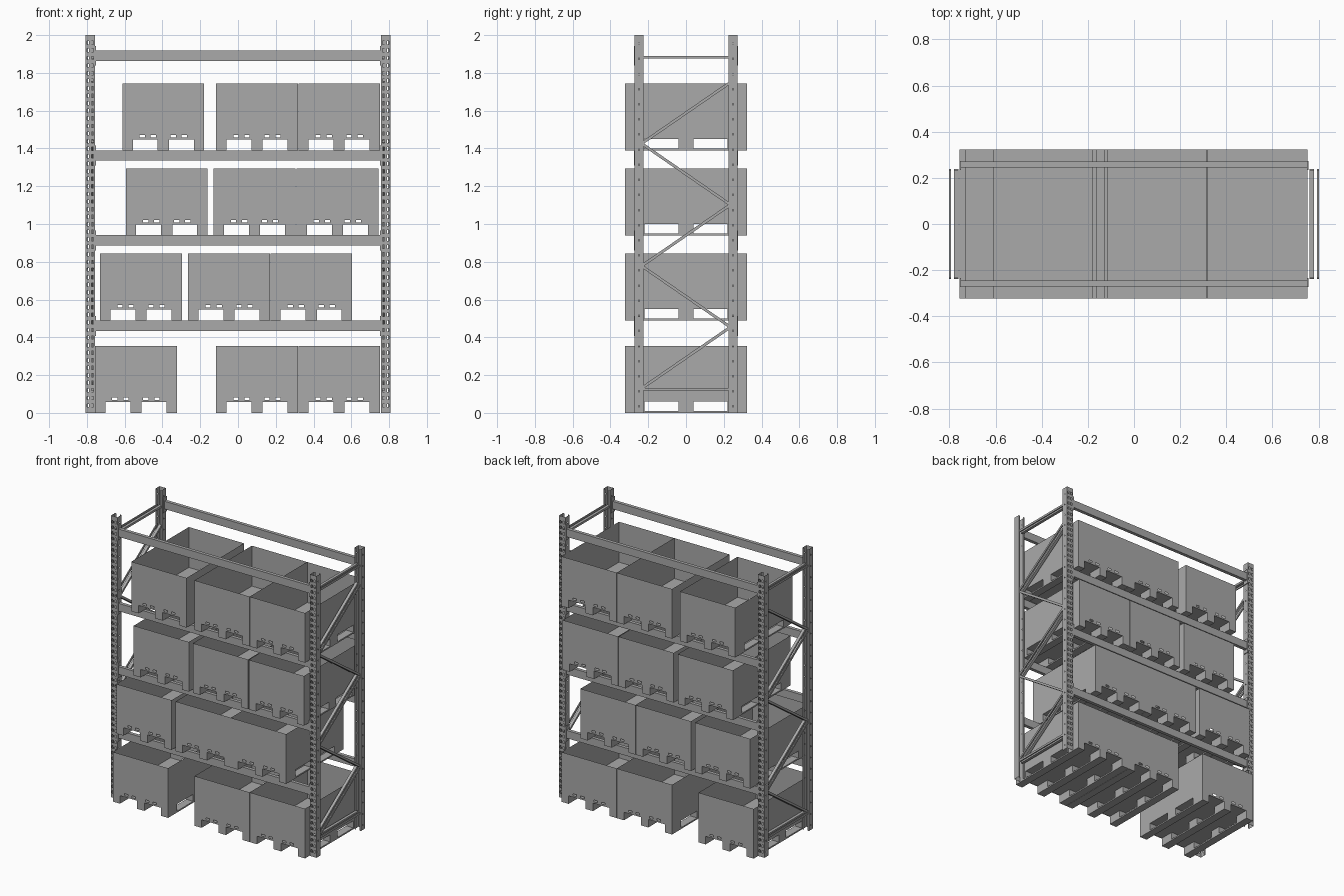
import bpy
import bmesh
import math
from mathutils import Vector, Matrix

if "Cube" in bpy.data.objects:
    bpy.data.objects.remove(bpy.data.objects["Cube"], do_unlink=True)

steel = bpy.data.materials.new("plain grey")
steel.use_nodes = True
grey = (0.4, 0.4, 0.4, 1)
steel.diffuse_color = grey
bsdf = next(n for n in steel.node_tree.nodes if n.type == "BSDF_PRINCIPLED")
bsdf.inputs["Base Color"].default_value = grey
bsdf.inputs["Roughness"].default_value = 0.6


def to_mesh(bm, name):
    bmesh.ops.recalc_face_normals(bm, faces=bm.faces)
    mesh = bpy.data.meshes.new(name)
    bm.to_mesh(mesh)
    bm.free()
    mesh.materials.append(steel)
    return mesh


def place(name, mesh, loc=(0, 0, 0)):
    obj = bpy.data.objects.new(name, mesh)
    obj.location = loc
    bpy.context.collection.objects.link(obj)
    return obj


def add_box(bm, lo, hi):
    lo, hi = Vector(lo), Vector(hi)
    m = Matrix.Translation((lo + hi) / 2) @ Matrix.Diagonal((*(hi - lo), 1))
    bmesh.ops.create_cube(bm, size=1, matrix=m)


def add_panel(bm, u_range, v_range, holes, point, thick=0.003):
    """Thin sheet with rectangular holes (u0, u1, v0, v1); point maps u, v to 3D."""
    us = sorted({*u_range, *(h[i] for h in holes for i in (0, 1))})
    vs = sorted({*v_range, *(h[i] for h in holes for i in (2, 3))})
    grid = [[bm.verts.new(point(u, v)) for v in vs] for u in us]
    faces = []
    for i in range(len(us) - 1):
        for j in range(len(vs) - 1):
            u, v = (us[i] + us[i + 1]) / 2, (vs[j] + vs[j + 1]) / 2
            if not any(a < u < b and c < v < d for a, b, c, d in holes):
                faces.append(bm.faces.new((grid[i][j], grid[i + 1][j],
                                           grid[i + 1][j + 1], grid[i][j + 1])))
    for row in grid:
        for vert in row:
            if not vert.link_faces:
                bm.verts.remove(vert)
    bmesh.ops.solidify(bm, geom=faces, thickness=thick)


# Open pallet crate, shared by every storage level
W, D, H = 0.433, 0.322, 0.353
FLOOR = 0.066
feet_x = [(0, 0.055), (0.187, 0.246), (0.378, W)]
feet_y = [(-D, -0.22), (-0.04, 0.04), (0.22, D)]


def crate_mesh():
    bm = bmesh.new()
    # front and back walls with fork openings and drain slots
    forks = [(feet_x[i][1], feet_x[i + 1][0], 0, 0.057) for i in range(2)]
    slots = [(c - 0.014, c + 0.014, 0.068, 0.081)
             for c in (0.105, 0.164, W - 0.164, W - 0.105)]
    for y in (-D, D):
        add_panel(bm, (0, W), (0, H), forks + slots, lambda u, v: (u, y, v))
    # side walls
    gaps = [(feet_y[i][1], feet_y[i + 1][0], 0.01, FLOOR) for i in range(2)]
    for x in (0, W):
        add_panel(bm, (-D, D), (0, H), gaps, lambda u, v: (x, u, v))
    # floor, runners and foot blocks
    add_box(bm, (0, -D, FLOOR - 0.006), (W, D, FLOOR))
    for x0, x1 in feet_x:
        add_box(bm, (x0, -D, 0), (x1, D, 0.01))
        for y0, y1 in feet_y:
            add_box(bm, (x0, y0, 0.01), (x1, y1, FLOOR - 0.006))
    return to_mesh(bm, "crate")


crate = crate_mesh()
levels = {
    0.0: (-0.757, -0.116, 0.319),
    0.49: (-0.73, -0.264, 0.171),
    0.94: (-0.594, -0.129, 0.31),
    1.39: (-0.612, -0.116, 0.319),
}
for n, (z, starts) in enumerate(levels.items()):
    for k, x in enumerate(starts):
        place(f"crate_level{n + 1}_{k + 1}", crate, (x, 0, z))

# Perforated uprights: open channels facing into the frame
X0, X1, Y0, Y1 = 0.757, 0.807, 0.226, 0.272


def upright_mesh(sx, sy):
    bm = bmesh.new()
    rows = [0.03 + 0.04 * i for i in range(49)]
    big = [(c - 0.006, c + 0.006, z, z + 0.018)
           for c in (X0 + 0.013, X1 - 0.013) for z in rows]
    small = [(0.247, 0.252, z, z + 0.008) for z in rows[::2]]
    add_panel(bm, (X0, X1), (0, 2), big, lambda u, v: (sx * u, sy * Y1, v))
    for x in (X0, X1):
        add_panel(bm, (Y0, Y1), (0, 2), small, lambda u, v: (sx * x, sy * u, v))
    for a, b in ((X0, X0 + 0.012), (X1 - 0.012, X1)):
        add_panel(bm, (a, b), (0, 2), [], lambda u, v: (sx * u, sy * Y0, v))
    return to_mesh(bm, "upright")


for sx, side in ((1, "left"), (-1, "right")):
    for sy, end in ((-1, "front"), (1, "back")):
        place(f"{end}_{side}_upright", upright_mesh(sx, sy))

# Load beams with end connectors
for n, top in enumerate((0.488, 0.941, 1.39, 1.918)):
    for sy, end in ((-1, "front"), (1, "back")):
        bm = bmesh.new()
        ya, yb = sorted((sy * 0.246, sy * 0.27))
        add_box(bm, (-X0, ya, top - 0.055), (X0, yb, top))
        for sx in (-1, 1):
            xa, xb = sorted((sx * (X0 - 0.006), sx * X0))
            yc, yd = sorted((sy * 0.235, sy * 0.274))
            add_box(bm, (xa, yc, top - 0.08), (xb, yd, top + 0.025))
        place(f"{end}_beam_{n + 1}", to_mesh(bm, "beam"))

# Zigzag bracing of the end frames
B = 0.235
zig = [(B * (-1) ** (i + 1), 0.13 + 0.324 * i) for i in range(6)]
struts = list(zip(zig, zig[1:])) + [((-B, z), (B, z)) for z in (0.125, 1.883)]


def add_strut(bm, x, width, a, b):
    dy, dz = b[0] - a[0], b[1] - a[1]
    m = (Matrix.Translation((x, (a[0] + b[0]) / 2, (a[1] + b[1]) / 2))
         @ Matrix.Rotation(math.atan2(dz, dy), 4, "X")
         @ Matrix.Diagonal((width, math.hypot(dy, dz), 0.015, 1)))
    bmesh.ops.create_cube(bm, size=1, matrix=m)


for sx, side in ((1, "left"), (-1, "right")):
    bm = bmesh.new()
    for a, b in struts:
        add_strut(bm, sx * 0.771, 0.02, a, b)
        add_strut(bm, sx * 0.798, 0.007, a, b)
    place(f"{side}_bracing", to_mesh(bm, "bracing"))
